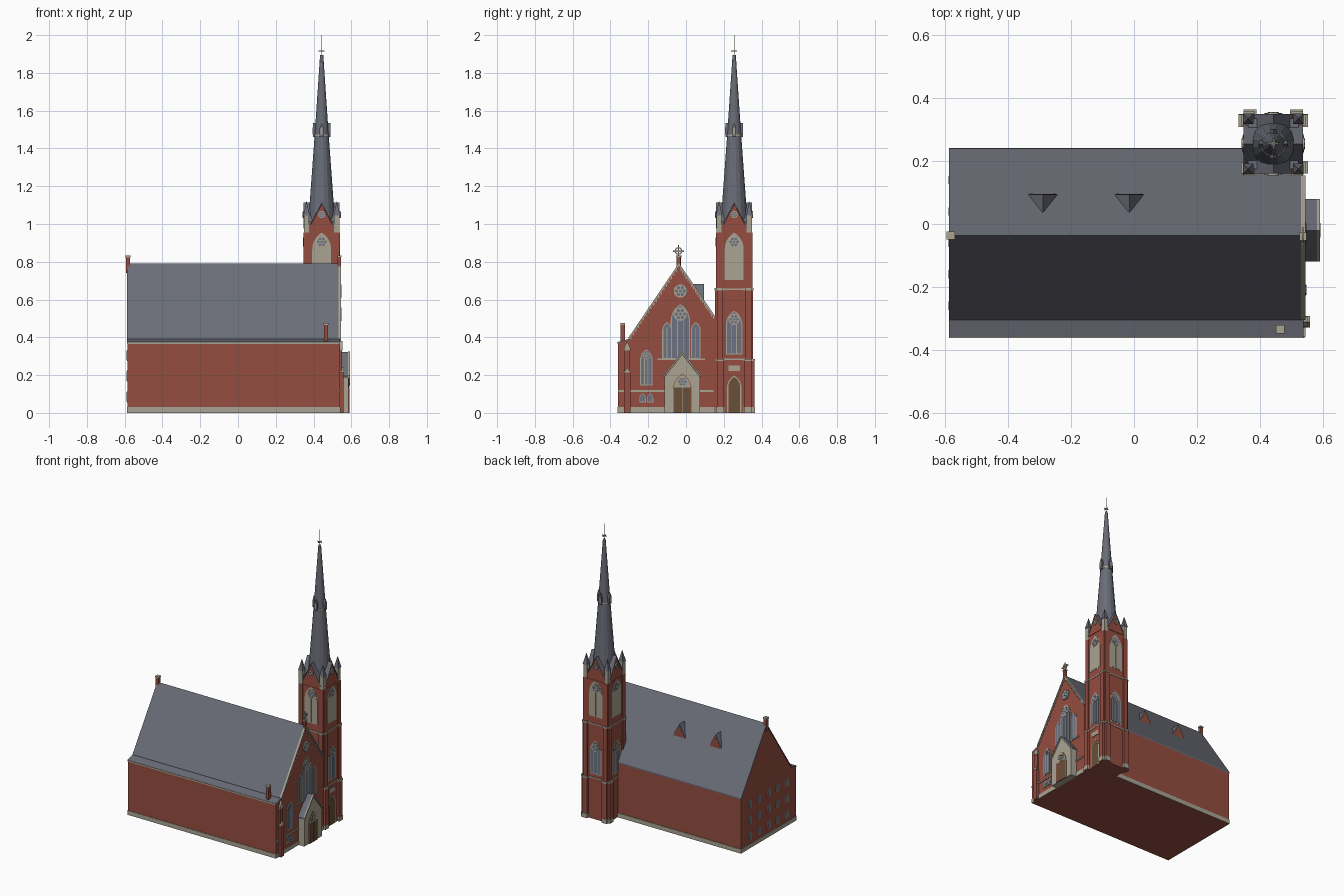
import bpy, bmesh, math
from mathutils import Matrix, Vector

if "Cube" in bpy.data.objects:
    bpy.data.objects.remove(bpy.data.objects["Cube"])

COLOURS = {
    "brick": (0.30, 0.075, 0.052), "slate": (0.145, 0.152, 0.185),
    "stone": (0.40, 0.37, 0.29), "wood": (0.14, 0.08, 0.04),
    "glass": (0.15, 0.17, 0.22),
}
mats, parts = {}, {}
for n, c in COLOURS.items():
    mats[n] = bpy.data.materials.new(n)
    mats[n].diffuse_color = (*c, 1)


def frame(ox, oy, normal):
    """Wall frame: u along the wall, v up, w outward."""
    w = Vector(normal)
    u = Vector((0, 0, 1)).cross(w)
    m = Matrix((u, (0, 0, 1), w)).transposed().to_4x4()
    m.translation = (ox, oy, 0)
    return m


def mesh(name, mat):
    return parts.setdefault((name, mat), bmesh.new())


def prism(name, mat, f, pts, w0, w1):
    bm = mesh(name, mat)
    a = [bm.verts.new(f @ Vector((u, v, w0))) for u, v in pts]
    b = [bm.verts.new(f @ Vector((u, v, w1))) for u, v in pts]
    bm.faces.new(a[::-1])
    bm.faces.new(b)
    for i in range(len(pts)):
        j = (i + 1) % len(pts)
        bm.faces.new((a[i], a[j], b[j], b[i]))


def rect(u0, u1, v0, v1):
    return [(u0, v0), (u1, v0), (u1, v1), (u0, v1)]


def box(name, mat, x0, x1, y0, y1, z0, z1):
    prism(name, mat, EAST, rect(y0, y1, z0, z1), x0, x1)


def cone(name, mat, x, y, z0, z1, r0, r1, n, turn=0.0):
    m = Matrix.Translation((x, y, (z0 + z1) / 2)) @ Matrix.Rotation(turn, 4, 'Z')
    bmesh.ops.create_cone(mesh(name, mat), cap_ends=True, segments=n, radius1=r0,
                          radius2=r1, depth=z1 - z0, matrix=m)


def disc(u, v, r, n=16):
    return [(u + r * math.cos(2 * math.pi * i / n), v + r * math.sin(2 * math.pi * i / n))
            for i in range(n)]


def arch(u, v0, v1, w):
    """Pointed arch outline."""
    h, k = w / 2, 5
    vs = v1 - w * math.sin(math.pi / 3)
    arc = [(w * math.cos(math.pi / 3 * i / k), w * math.sin(math.pi / 3 * i / k))
           for i in range(k + 1)]
    right = [(u - h + a, vs + b) for a, b in arc]
    left = [(u + h - a, vs + b) for a, b in arc[-2::-1]]
    return [(u - h, v0), (u + h, v0)] + right[(1 if abs(vs - v0) < 1e-6 else 0):] + left


def rose(f, u, v, r, w):
    prism("rose_window", "stone", f, disc(u, v, r), w - 0.002, w + 0.007)
    for i in range(6):
        a = math.pi / 3 * i
        p = disc(u + .6 * r * math.cos(a), v + .6 * r * math.sin(a), .26 * r, 8)
        prism("rose_panes", "glass", f, p, w, w + 0.008)
    prism("rose_panes", "glass", f, disc(u, v, .24 * r, 8), w, w + 0.008)


def window(f, u, v0, v1, wd, w, fill="glass", bars=1, trim=0.006, rose_r=0):
    prism("window_trim", "stone", f, arch(u, v0 - trim, v1 + trim, wd + 2 * trim), w - .002, w + .003)
    prism("window_pane", fill, f, arch(u, v0, v1, wd), w - .002, w + .0045)
    for i in range(bars):
        c = u - wd / 2 + wd * (i + 1) / (bars + 1)
        prism("mullion", "stone", f, rect(c - .002, c + .002, v0, v1 - wd * .6), w, w + .006)
    if rose_r:
        rose(f, u, v1 - wd * .52, rose_r, w)


def rake(name, mat, f, p, q, t, w0, w1):
    """Sloping strip with thickness t above line p-q."""
    prism(name, mat, f, [p, q, (q[0], q[1] + t), (p[0], p[1] + t)], w0, w1)


EAST = frame(0, 0, (1, 0, 0))
WEST = frame(0, 0, (-1, 0, 0))
RIDGE, S_EAVE, N_EAVE = (-0.037, 0.78), (-0.305, 0.385), (0.24, 0.37)
AISLE = (-0.36, 0.37)

# nave and low side strip
prism("nave_walls", "brick", EAST, [(-.36, 0), (.238, 0), N_EAVE, RIDGE, S_EAVE, AISLE], -.585, .52)
rake("nave_roof", "slate", EAST, S_EAVE, RIDGE, .01, -.588, .535)
rake("nave_roof", "slate", EAST, RIDGE, N_EAVE, .01, -.588, .52)
rake("nave_roof", "slate", EAST, RIDGE, (.155, .497), .01, .52, .535)
rake("aisle_roof", "slate", EAST, AISLE, S_EAVE, .006, -.588, .54)
box("gutter", "stone", -.588, .54, -.363, -.358, .366, .375)
box("plinth", "stone", -.588, .543, -.363, .15, .0005, .03)
box("plinth", "stone", -.588, .35, .15, .242, .0005, .03)

# east gable wall with coping and corbels
prism("gable_wall", "brick", EAST,
      [(-.36, 0), (.155, 0), (.155, .497), RIDGE, S_EAVE, AISLE], .52, .54)
for end in (S_EAVE, (.155, .497)):
    rake("gable_coping", "stone", EAST, end, RIDGE, .013, .532, .546)
    for i in range(1, 20):
        t = i / 20
        u, v = (end[k] + (RIDGE[k] - end[k]) * t for k in (0, 1))
        prism("gable_corbels", "stone", EAST, rect(u - .003, u + .003, v - .014, v), .54, .544)

# gable cross
box("cross_base", "brick", .528, .546, -.05, -.03, .775, .825)
box("cross_base", "stone", .526, .548, -.053, -.027, .825, .833)
box("cross", "stone", .534, .54, -.043, -.037, .83, .888)
box("cross", "stone", .534, .54, -.07, -.01, .853, .861)
for r0 in range(12):
    a, b = math.pi / 6 * r0, math.pi / 6 * (r0 + 1)
    prism("cross_ring", "stone", EAST,
          [(-.04 + r * math.cos(t), .857 + r * math.sin(t))
           for r, t in ((.015, a), (.02, a), (.02, b), (.015, b))], .534, .54)

# east gable windows and bands
F = .54
window(EAST, -.03, .29, .57, .09, F, bars=2, rose_r=.036)
for u in (-.1, .052):
    window(EAST, u, .29, .475, .04, F)
rose(EAST, -.03, .645, .035, F)
window(EAST, -.21, .15, .33, .055, F, bars=2, rose_r=.018)
for u in (-.23, -.19):
    window(EAST, u, .06, .1, .026, F, bars=0, trim=.004)
prism("sill_band", "stone", EAST, rect(-.15, .1, .28, .288), F, F + .006)
prism("water_table", "stone", EAST, rect(-.36, .145, .11, .12), F, F + .006)

# gable corner buttress
box("corner_buttress", "brick", .53, .558, -.328, -.295, 0, .215)
prism("buttress_cap", "stone", EAST, [(-.33, .215), (-.293, .215), (-.311, .24)], .53, .56)
box("corner_buttress", "brick", .53, .55, -.325, -.298, .215, .33)
prism("buttress_cap", "stone", EAST, [(-.328, .33), (-.295, .33), (-.295, .345), (-.311, .38), (-.328, .345)], .525, .552)

# entrance porch
PC = -.02
prism("porch_walls", "stone", EAST, [(PC - .095, 0), (PC + .095, 0), (PC + .095, .19), (PC, .31), (PC - .095, .19)], .54, .585)
for s in (-1, 1):
    rake("porch_roof", "slate", EAST, (PC + s * .1, .186), (PC, .312), .01, .54, .582)
    rake("porch_coping", "stone", EAST, (PC + s * .1, .186), (PC, .312), .013, .582, .592)
prism("porch_door_trim", "brick", EAST, arch(PC, 0, .208, .1), .58, .587)
prism("porch_door_trim", "stone", EAST, arch(PC, 0, .203, .09), .58, .5885)
for s in (-1, 1):
    prism("porch_door", "wood", EAST, rect(PC + s * .022 - .0205, PC + s * .022 + .0205, 0, .135), .58, .5905)
rose(EAST, PC, .165, .027, .5845)

# west wall windows
for u in (-.18, -.08, .02, .12, .22):
    for v in (.06, .17, .28):
        window(WEST, u + .04, v, v + .05, .026, .585, bars=0, trim=.004)

# chimneys
for x, y, z0, z1 in ((-.583, -.037, .74, .822), (.465, -.335, .36, .465)):
    box("chimney", "brick", x - .011, x + .011, y - .011, y + .011, z0, z1)
    box("chimney_cap", "stone", x - .013, x + .013, y - .013, y + .013, z1, z1 + .01)

# triangular roof dormers
for x in (-.29, -.015):
    north = frame(x, .095, (0, 1, 0))
    prism("dormer_front", "brick", north, [(-.045, .59), (.045, .59), (0, .672)], -.003, 0)
    bm = mesh("dormer_roof", "slate")
    l, r, t, b = [bm.verts.new(p) for p in ((x - .05, .094, .59), (x + .05, .094, .59),
                                            (x, .094, .683), (x, .036, .683))]
    for fc in ((l, t, b), (t, r, b), (l, r, t), (l, b, r)):
        bm.faces.new(fc)

# tower shaft
TX, TY, H = .443, .255, .09
box("tower_shaft", "brick", TX - H, TX + H, TY - H, TY + H, 0, 1.0)
for nx, ny in ((1, 0), (0, 1), (-1, 0), (0, -1)):
    T = frame(TX, TY, (nx, ny, 0))
    # stepped buttresses
    for s in (-1, 1):
        for z0, z1, out, wd in ((0, .28, .108, .036), (.28, .655, .101, .032), (.655, .955, .096, .03)):
            c = s * (.092 - wd / 2)
            prism("tower_buttress", "brick", T, rect(c - wd / 2, c + wd / 2, z0, z1), 0, out)
            if z1 < .9:
                prism("buttress_ledge", "stone", T, rect(c - wd / 2 - .002, c + wd / 2 + .002, z1 - .006, z1 + .006), .05, out + .002)
        c = s * .075
        prism("tower_plinth", "stone", T, rect(c - .02, c + .02, .0005, .03), .05, .11)
    prism("tower_band", "stone", T, rect(-.085, .085, .28, .288), .05, H + .005)
    prism("tower_band", "stone", T, rect(-.085, .085, .65, .658), .05, H + .005)
    # belfry and stair windows
    window(T, 0, .71, .948, .088, H, fill="stone", bars=1)
    rose(T, 0, .905, .03, H)
    window(T, 0, .315, .535, .076, H, bars=2, rose_r=.03)
    # gable and its roof
    gable = [(-.068, .975), (.068, .975), (0, 1.105)]
    prism("spire_gable", "brick", T, gable, .07, H + .003)
    prism("spire_gable_roof", "slate", T, gable, 0, .07)
    for s in (-1, 1):
        rake("spire_gable_slope", "slate", T, (s * .07, .975), (0, 1.107), .007, 0, H + .005)
    rose(T, 0, 1.05, .019, H + .003)
    # spire lucarne
    prism("lucarne", "slate", T, [(-.011, 1.46), (.011, 1.46), (.011, 1.51), (0, 1.535), (-.011, 1.51)], 0, .046)
    prism("lucarne_opening", "stone", T, arch(0, 1.475, 1.51, .01), .04, .0475)

# tower door and plaque on the east side
TE = frame(TX, TY, (1, 0, 0))
prism("tower_door_trim", "stone", TE, arch(0, 0, .198, .078), H - .002, H + .004)
prism("tower_door", "wood", TE, arch(0, 0, .19, .062), H, H + .006)
prism("tower_plaque", "stone", TE, rect(-.03, .03, .222, .25), H, H + .006)

# corner pinnacles
for sx in (-1, 1):
    for sy in (-1, 1):
        x, y = TX + sx * .08, TY + sy * .08
        box("pinnacle", "stone", x - .014, x + .014, y - .014, y + .014, .95, 1.045)
        cone("pinnacle_cap", "slate", x, y, 1.045, 1.12, .024, 0.001, 4, math.pi / 4)

# spire, collar and finial
box("spire_base", "slate", TX - .08, TX + .08, TY - .08, TY + .08, 1.0, 1.015)
cone("spire", "slate", TX, TY, 1.0, 1.47, .073, .038, 16, math.pi / 16)
cone("spire_collar", "stone", TX, TY, 1.465, 1.474, .041, .041, 16, math.pi / 16)
cone("spire_upper", "slate", TX, TY, 1.47, 1.89, .038, .009, 16, math.pi / 16)
cone("finial_base", "stone", TX, TY, 1.84, 1.895, .0125, .0085, 8)
cone("finial_rod", "stone", TX, TY, 1.88, 2.0, .002, .0015, 6)
box("finial_arms", "stone", TX - .016, TX + .016, TY - .002, TY + .002, 1.913, 1.919)
box("finial_arms", "stone", TX - .002, TX + .002, TY - .016, TY + .016, 1.913, 1.919)

# turn every collected part into an object
for (name, mat), bm in parts.items():
    bmesh.ops.recalc_face_normals(bm, faces=bm.faces)
    me = bpy.data.meshes.new(name)
    bm.to_mesh(me)
    bm.free()
    me.materials.append(mats[mat])
    bpy.context.collection.objects.link(bpy.data.objects.new(name, me))

for m in bpy.data.materials:
    if m.users and not m.is_grease_pencil:
        m.use_nodes = True
        m.node_tree.nodes["Principled BSDF"].inputs["Base Color"].default_value = m.diffuse_color
